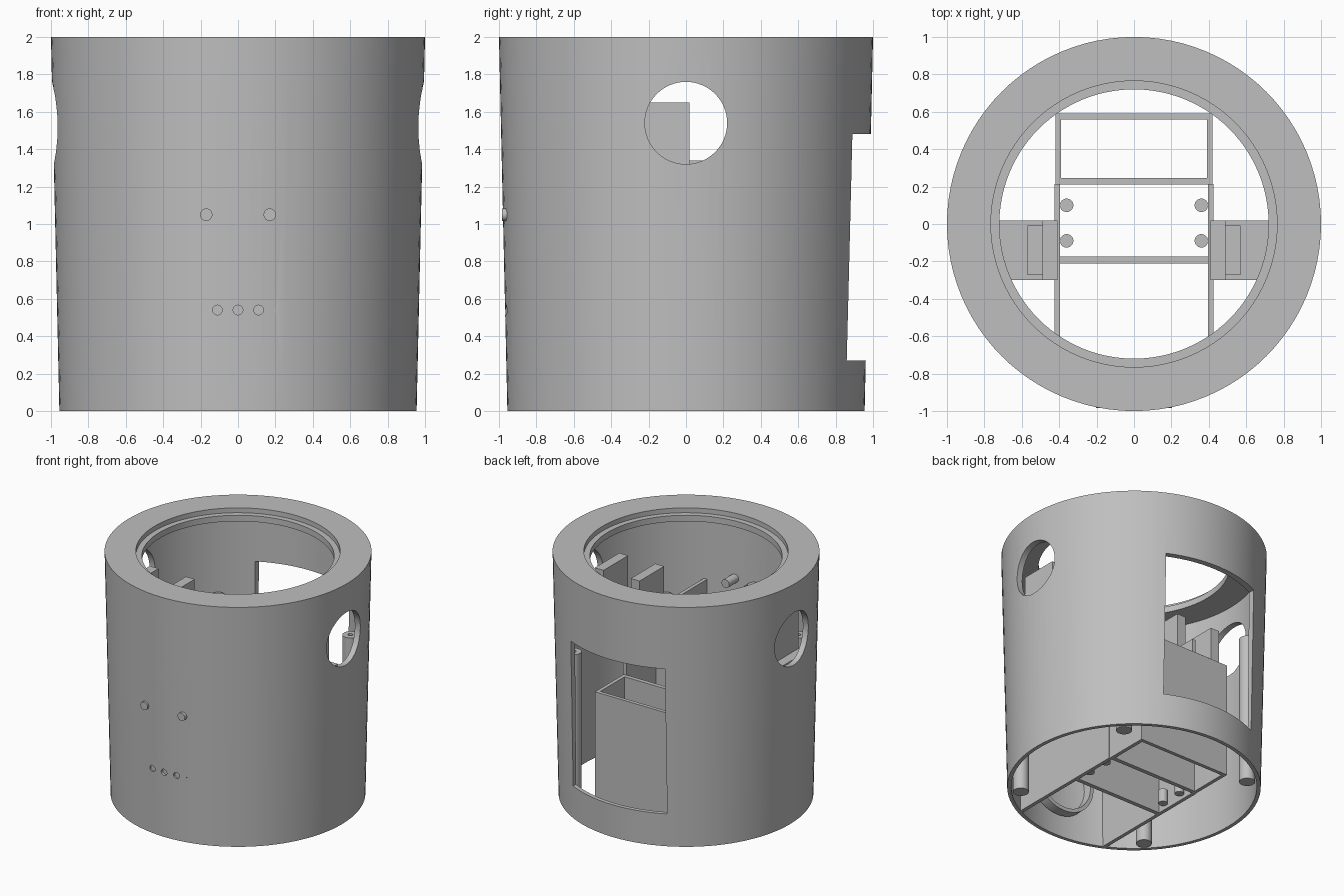
import bpy, bmesh, math
from mathutils import Vector

if "Cube" in bpy.data.objects:
    bpy.data.objects.remove(bpy.data.objects["Cube"], do_unlink=True)

grey = bpy.data.materials.new("plain_grey")
grey.use_nodes = True
grey.diffuse_color = (0.52, 0.52, 0.52, 1)
grey.node_tree.nodes["Principled BSDF"].inputs["Base Color"].default_value = (0.52, 0.52, 0.52, 1)


def finish(name, bm):
    bmesh.ops.recalc_face_normals(bm, faces=bm.faces)
    mesh = bpy.data.meshes.new(name)
    bm.to_mesh(mesh)
    bm.free()
    mesh.materials.append(grey)
    ob = bpy.data.objects.new(name, mesh)
    bpy.context.collection.objects.link(ob)
    return ob


def box(name, low, high):
    bm = bmesh.new()
    bmesh.ops.create_cube(bm, size=1)
    for v in bm.verts:
        v.co = Vector([a if c < 0 else b for c, a, b in zip(v.co, low, high)])
    return finish(name, bm)


def rod(name, start, end, r1, r2=None, sides=32):
    start, end = Vector(start), Vector(end)
    axis = end - start
    bm = bmesh.new()
    bmesh.ops.create_cone(bm, cap_ends=True, segments=sides, radius1=r1,
                          radius2=r1 if r2 is None else r2, depth=axis.length)
    turn = axis.to_track_quat('Z', 'Y').to_matrix().to_4x4()
    turn.translation = (start + end) / 2
    bm.transform(turn)
    return finish(name, bm)


def select(ob):
    bpy.ops.object.select_all(action='DESELECT')
    ob.select_set(True)
    bpy.context.view_layer.objects.active = ob


def cut(ob, *cutters):
    for c in cutters:
        select(ob)
        mod = ob.modifiers.new("cut", 'BOOLEAN')
        mod.operation, mod.solver, mod.object = 'DIFFERENCE', 'EXACT', c
        bpy.ops.object.modifier_apply(modifier=mod.name)
        bpy.data.objects.remove(c, do_unlink=True)
    return ob


def smooth(ob):
    select(ob)
    bpy.ops.object.shade_smooth_by_angle(angle=math.radians(30))
    return ob


# Tapered shell with a stepped top ring
profile = [(0.955, 0), (1, 2), (0.765, 2), (0.765, 1.96), (0.72, 1.96),
           (0.72, 1.91), (0.945, 1.91), (0.925, 0)]
bm = bmesh.new()
ring = [bm.verts.new((r, 0, z)) for r, z in profile]
edges = [bm.edges.new((ring[i], ring[i - 1])) for i in range(len(ring))]
bmesh.ops.spin(bm, geom=ring + edges, cent=(0, 0, 0), axis=(0, 0, 1),
               angle=math.tau, steps=96, use_merge=True)
bmesh.ops.remove_doubles(bm, verts=bm.verts, dist=0.0001)
shell = finish("shell", bm)

# Side openings, rear window and flared front opening
cut(shell,
    rod("cutter", (-1.2, 0, 1.54), (1.2, 0, 1.54), 0.22, sides=64),
    box("cutter", (-0.43, 0.5, 0.27), (0.43, 1.2, 1.48)),
    rod("cutter", (0, -1.0, 1.25), (0, -0.8, 1.235), 0.12, 0.06, 48))

# Small front holes
for i in range(-2, 3):
    cut(shell, rod("cutter", (i * 0.11, -1.1, 0.54), (i * 0.11, -0.945, 0.54), 0.026, sides=24))
for z in (1.12, 1.18, 1.24):
    cut(shell, rod("cutter", (0.24, -1.1, z), (0.24, -0.94, z), 0.015, sides=16))
smooth(shell)

# Collar behind the front opening
collar = rod("front_collar", (0, -0.95, 1.24), (0, -0.88, 1.24), 0.14, sides=48)
smooth(cut(collar, rod("cutter", (0, -1.0, 1.25), (0, -0.8, 1.235), 0.12, 0.06, 48),
           rod("cutter", (0, -1.0, 1.24), (0, -0.8, 1.24), 0.082, sides=48)))

# Ring holder on the inside of the front wall
holder = rod("round_holder", (0, -0.9, 0.45), (0, -0.82, 0.45), 0.29, sides=64)
smooth(cut(holder, rod("cutter", (0, -1.0, 0.45), (0, -0.7, 0.45), 0.26, sides=64)))

# Open rectangular tube at the back
tube = box("rear_box", (-0.42, 0.21, 0), (0.42, 0.59, 0.95))
cut(tube, box("cutter", (-0.39, 0.245, -0.1), (0.39, 0.56, 1.1)))

# Cross wall between the side plates
box("cross_wall", (-0.41, -0.21, 0), (0.41, -0.175, 1.155))


def span(name, s, x1, x2, y1, y2, z1, z2):
    """Box between x1 and x2 on side s."""
    return box(name, (min(s * x1, s * x2), y1, z1), (max(s * x1, s * x2), y2, z2))


for s, side in ((1, "left"), (-1, "right")):
    # Side plate
    span(side + "_plate", s, 0.395, 0.425, -0.84, 0.215, 0, 1.34)

    # Bracket: base to the wall, cradle with two uprights
    span(side + "_bracket_base", s, 0.41, 0.9, -0.3, 0.02, 1.12, 1.3)
    cradle = span(side + "_bracket_cradle", s, 0.41, 0.82, -0.3, 0.02, 1.29, 1.65)
    cut(cradle,
        span("cutter", s, 0.49, 0.74, -0.5, 0.2, 1.38, 1.8),
        span("cutter", s, 0.49, 0.57, -0.27, -0.01, 1.33, 1.5),
        rod("cutter", (s * 0.45, -0.06, 1.48), (s * 0.45, 0.1, 1.48), 0.015, sides=16))

    # Pegs on the plate, front button and inner front peg
    for y in (-0.09, 0.1):
        smooth(rod(side + "_peg", (s * 0.36, y, 0.03), (s * 0.36, y, 0.14), 0.036))
    smooth(rod(side + "_button", (s * 0.17, -0.985, 1.05), (s * 0.17, -0.9, 1.05), 0.033))
    smooth(rod(side + "_inner_peg", (s * 0.2, -0.94, 1.37), (s * 0.2, -0.8, 1.37), 0.035))

    # Corner posts with screw holes
    for y, end in ((-0.605, "front"), (0.605, "rear")):
        post = rod(f"{end}_{side}_post", (s * 0.605, y, 0), (s * 0.605, y, 1.24), 0.06)
        smooth(cut(post, rod("cutter", (s * 0.605, y, 1.1), (s * 0.605, y, 1.3), 0.02, sides=16)))
